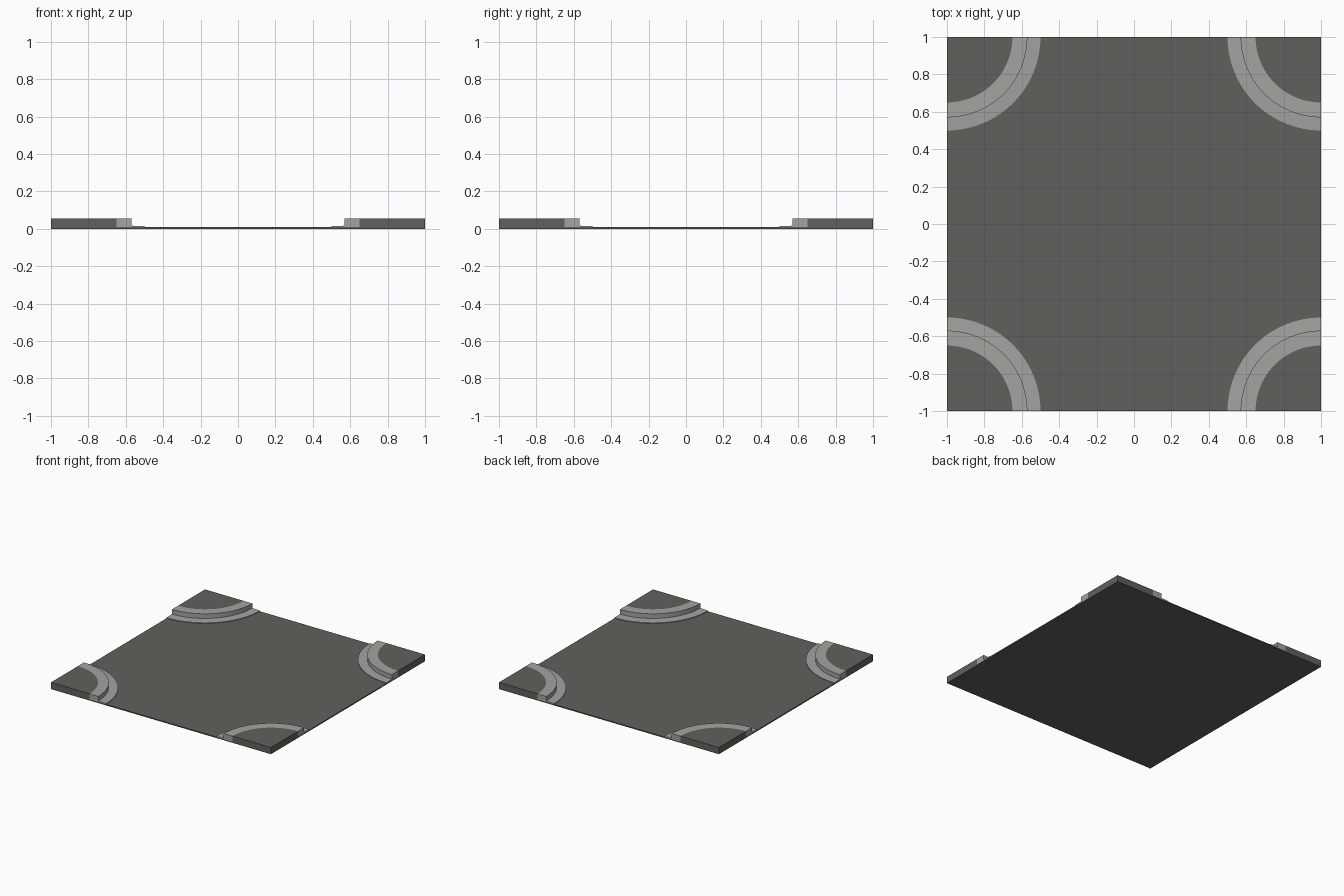
import bpy, bmesh, math

if "Cube" in bpy.data.objects:
    bpy.data.objects.remove(bpy.data.objects["Cube"])

ROAD_TOP = 0.009   # thin road sheet
KERB_TOP = 0.055   # raised corner height
SEGMENTS = 24      # per quarter circle


def material(name, rgb):
    m = bpy.data.materials.new(name)
    m.diffuse_color = (*rgb, 1)
    m.use_nodes = True
    m.node_tree.nodes["Principled BSDF"].inputs["Base Color"].default_value = m.diffuse_color
    return m


asphalt = material("dark asphalt", (0.117, 0.117, 0.104))
concrete = material("light concrete", (0.370, 0.366, 0.352))


def add_object(name, bm, mat):
    bmesh.ops.recalc_face_normals(bm, faces=bm.faces[:])
    mesh = bpy.data.meshes.new(name)
    bm.to_mesh(mesh)
    bm.free()
    mesh.materials.append(mat)
    obj = bpy.data.objects.new(name, mesh)
    bpy.context.collection.objects.link(obj)
    bpy.context.view_layer.objects.active = obj
    obj.select_set(True)
    bpy.ops.object.shade_smooth_by_angle(angle=math.radians(30))
    obj.select_set(False)
    return obj


def quarter_sweep(name, profile, sx, sy, mat):
    """Sweep a closed (radius, z) profile a quarter turn about a tile corner."""
    bm = bmesh.new()
    rings = []
    for i in range(SEGMENTS + 1):
        a = math.pi / 2 * i / SEGMENTS
        c, s = math.cos(a), math.sin(a)
        rings.append([bm.verts.new((sx * (1 - r * c), sy * (1 - r * s), z))
                      for r, z in profile])
    n = len(profile)
    for a, b in zip(rings, rings[1:]):
        for j in range(n):
            k = (j + 1) % n
            bm.faces.new((a[j], a[k], b[k], b[j]))
    bm.faces.new(rings[0])
    bm.faces.new(rings[-1])
    bmesh.ops.remove_doubles(bm, verts=bm.verts[:], dist=1e-5)
    return add_object(name, bm, mat)


# Road sheet
bm = bmesh.new()
bmesh.ops.create_cube(bm, size=1)
for v in bm.verts:
    v.co = (v.co.x * 2, v.co.y * 2, (v.co.z + 0.5) * ROAD_TOP)
add_object("road", bm, asphalt)

# Corner parts as (radius, z) outlines
pavement = [(0, ROAD_TOP), (0.35, ROAD_TOP), (0.35, KERB_TOP), (0, KERB_TOP)]
kerb = [(0.35, ROAD_TOP), (0.43, ROAD_TOP), (0.43, KERB_TOP), (0.35, KERB_TOP)]
gutter = [(0.43, ROAD_TOP), (0.50, ROAD_TOP), (0.50, 0.014), (0.43, 0.017)]

for sx, side in ((-1, "left"), (1, "right")):
    for sy, end in ((-1, "front"), (1, "back")):
        tag = f"{end}_{side}"
        quarter_sweep("pavement_" + tag, pavement, sx, sy, asphalt)
        quarter_sweep("kerb_" + tag, kerb, sx, sy, concrete)
        quarter_sweep("gutter_" + tag, gutter, sx, sy, concrete)
